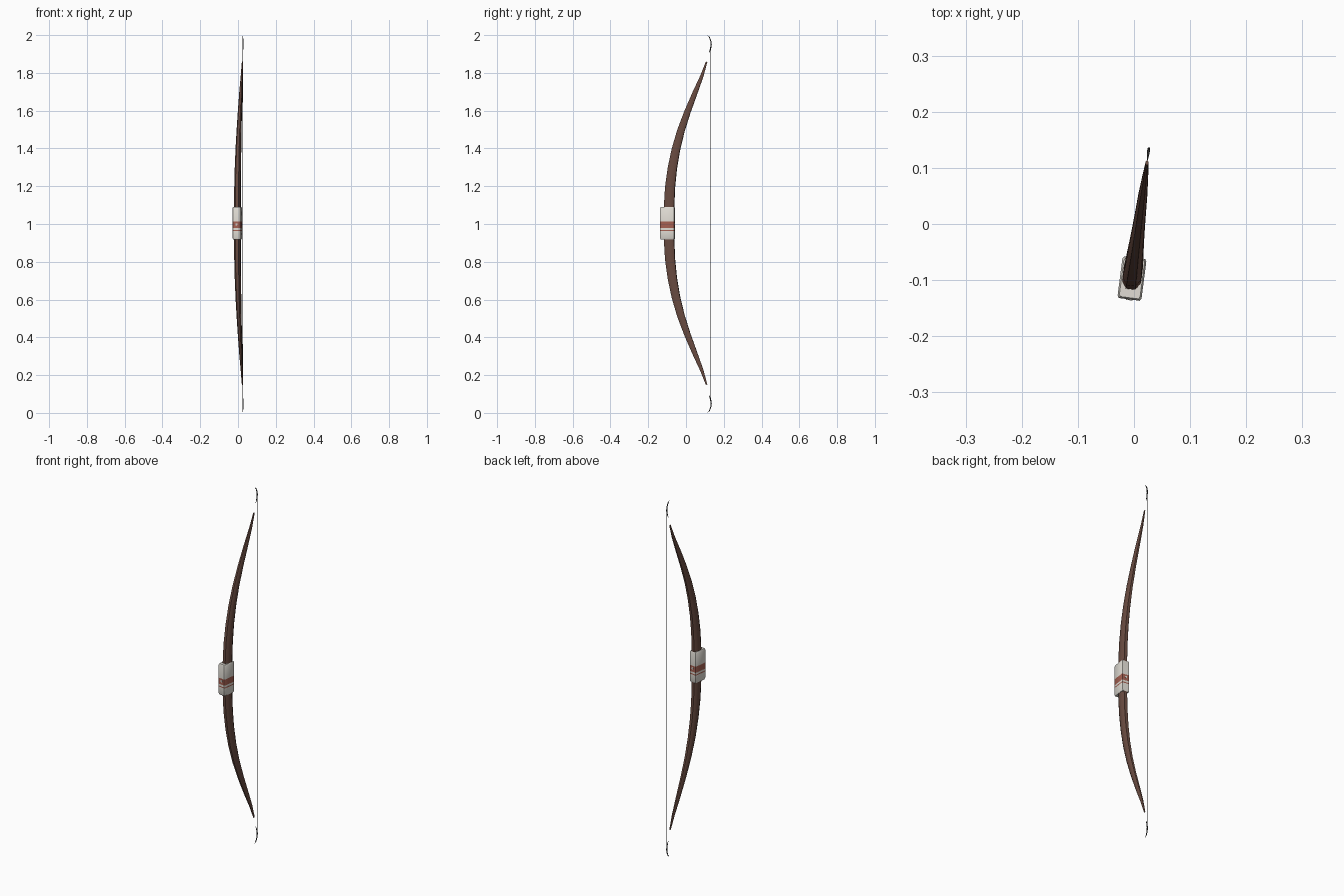
import bpy, bmesh, math
from mathutils import Vector, Matrix

if "Cube" in bpy.data.objects:
    bpy.data.objects.remove(bpy.data.objects["Cube"])

# whole bow is turned slightly about z
PLACE = Matrix.Translation((0.009, 0, 0)) @ Matrix.Rotation(math.radians(-7.4), 4, 'Z')
MID = 1.004


def material(name, rgb):
    m = bpy.data.materials.new(name)
    m.diffuse_color = (*rgb, 1)
    m.use_nodes = True
    m.node_tree.nodes["Principled BSDF"].inputs["Base Color"].default_value = m.diffuse_color
    return m


WOOD = material("wood", (0.14, 0.07, 0.052))
WRAP = material("pale_wrap", (0.75, 0.72, 0.66))
RED = material("red_band", (0.38, 0.12, 0.085))
DARK = material("dark_cord", (0.03, 0.03, 0.03))


def section(c):
    # unit square with chamfered corners
    k = 1 - c
    return [(1, -k), (1, k), (k, 1), (-k, 1), (-1, k), (-1, -k), (-k, -1), (k, -1)]


def sweep(name, stations, chamfer, mats, bands=None):
    # stations: (y, z, half width, half depth) along a path in the yz plane
    bm = bmesh.new()
    pts = [Vector((0, s[0], s[1])) for s in stations]
    rings = []
    for i, (y, z, w, d) in enumerate(stations):
        t = (pts[min(i + 1, len(pts) - 1)] - pts[max(i - 1, 0)]).normalized()
        n = Vector((0, t.z, -t.y))
        rings.append([bm.verts.new(pts[i] + Vector((a * w, 0, 0)) + n * (b * d))
                      for a, b in section(chamfer)])
    for i, (r, q) in enumerate(zip(rings, rings[1:])):
        for j in range(8):
            f = bm.faces.new((r[j], r[(j + 1) % 8], q[(j + 1) % 8], q[j]))
            f.material_index = bands[i] if bands else 0
    bm.faces.new(rings[0][::-1])
    bm.faces.new(rings[-1])
    bmesh.ops.recalc_face_normals(bm, faces=bm.faces)
    me = bpy.data.meshes.new(name)
    bm.to_mesh(me)
    bm.free()
    ob = bpy.data.objects.new(name, me)
    bpy.context.collection.objects.link(ob)
    for m in mats:
        me.materials.append(m)
    ob.matrix_world = PLACE
    bpy.ops.object.select_all(action='DESELECT')
    ob.select_set(True)
    bpy.context.view_layer.objects.active = ob
    bpy.ops.object.shade_smooth_by_angle(angle=math.radians(50))
    return ob


# bow limbs: upper and lower, thinning towards the tips
limb = [(-0.091, 0.0, 0.017, 0.027), (-0.090, 0.09, 0.017, 0.027), (-0.085, 0.19, 0.0165, 0.026),
        (-0.073, 0.29, 0.0155, 0.024), (-0.054, 0.39, 0.014, 0.022), (-0.027, 0.49, 0.012, 0.0195),
        (0.008, 0.59, 0.010, 0.0165), (0.048, 0.69, 0.008, 0.013), (0.085, 0.78, 0.005, 0.0085),
        (0.110, 0.855, 0.0025, 0.004)]
for side, label in ((1, "upper"), (-1, "lower")):
    sweep(label + "_limb", [(y, MID + side * z, w, d) for y, z, w, d in limb], 0.5, [WOOD])

# grip wrap with red bands
GY, W, D = -0.098, 0.0215, 0.0375
levels = [0.918, 0.925, 0.962, 0.968, 0.978, 1.012, 1.084, 1.091]
grip = [(GY, z, W - (0.003 if z in (levels[0], levels[-1]) else 0),
         D - (0.003 if z in (levels[0], levels[-1]) else 0)) for z in levels]
sweep("grip_wrap", grip, 0.12, [WRAP, RED], [0, 0, 1, 0, 1, 0, 0])

# small pale studs on the front and back of the grip
for s, label in ((-1, "front"), (1, "back")):
    bpy.ops.mesh.primitive_cylinder_add(vertices=12, radius=0.006, depth=0.003)
    stud = bpy.context.object
    stud.name = label + "_stud"
    stud.data.materials.append(WRAP)
    stud.matrix_world = (PLACE @ Matrix.Translation((0, GY + s * D, 0.998))
                         @ Matrix.Rotation(math.pi / 2, 4, 'X'))

# curved tip hooks holding the string
hook = [(0.115, 0.998, 0.0008, 0.0008), (0.125, 0.988, 0.002, 0.002), (0.132, 0.970, 0.0025, 0.0025),
        (0.1345, 0.950, 0.0025, 0.003), (0.131, 0.928, 0.0022, 0.0028), (0.123, 0.908, 0.001, 0.001)]
for side, label in ((1, "upper"), (-1, "lower")):
    sweep(label + "_hook", [(y, 1 + side * z, w, d) for y, z, w, d in hook], 0.5, [DARK])

# bow string
sweep("string", [(0.133, 0.05, 0.0013, 0.0013), (0.133, 1.95, 0.0013, 0.0013)], 0.5, [DARK])
